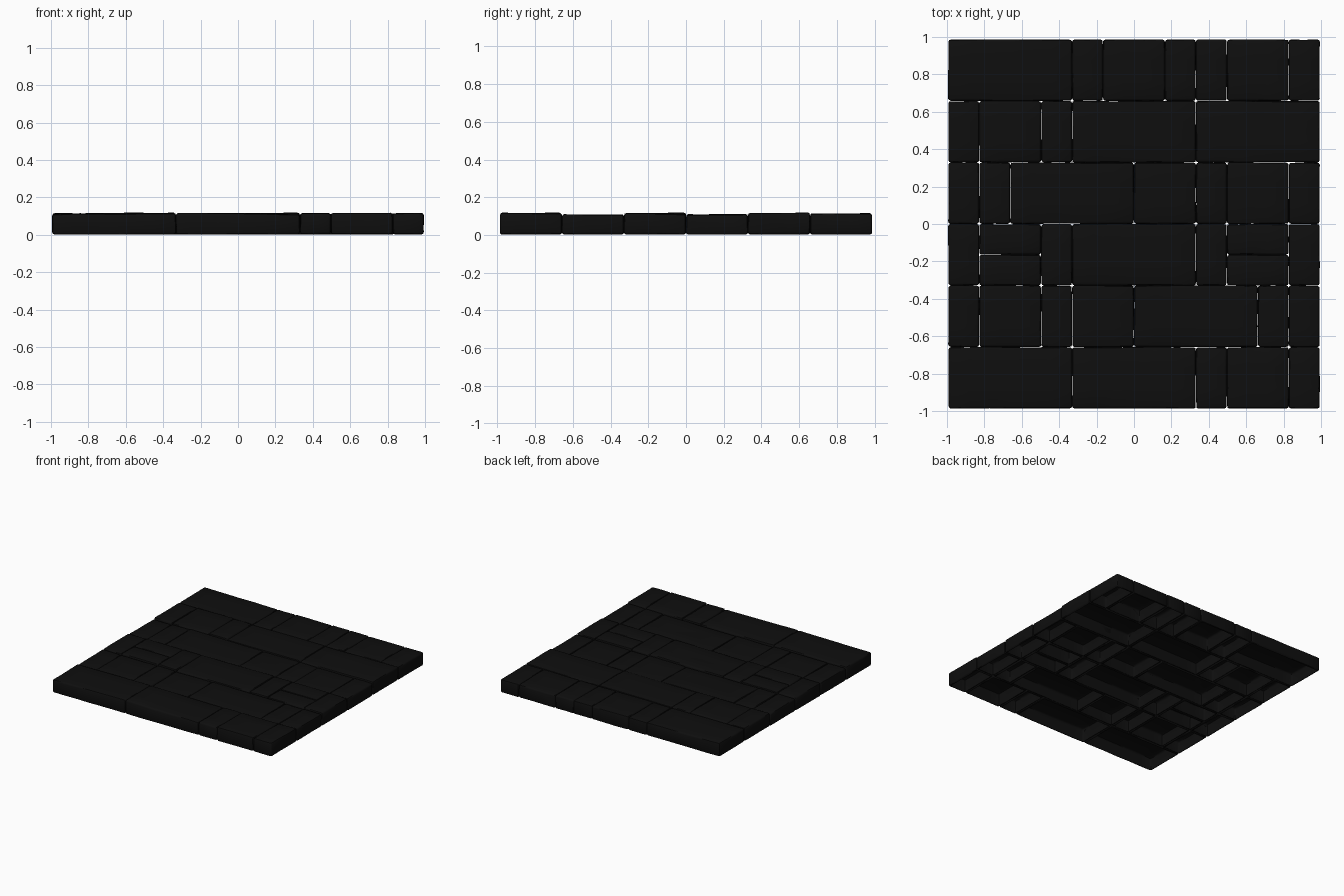
import bpy, bmesh, random
from mathutils import Vector

random.seed(7)
default = bpy.data.objects.get("Cube")
if default:
    bpy.data.objects.remove(default, do_unlink=True)

stone_mat = bpy.data.materials.new("near_black_stone")
stone_mat.use_nodes = True
colour = (0.0045, 0.0045, 0.0045, 1)
stone_mat.diffuse_color = colour
stone_mat.node_tree.nodes["Principled BSDF"].inputs["Base Color"].default_value = colour

CELL_X = 0.1655      # width of one of the twelve columns
ROW_Y = 0.329        # depth of one of the six rows


def jitter(amount):
    return random.uniform(-amount, amount)


def make_stone(name, x0, x1, y0, y1, lift):
    """Worn slab with rounded edges and an open underside."""
    bm = bmesh.new()
    bmesh.ops.create_cube(bm, size=1)
    gap = 0.002
    size = Vector((x1 - x0 - gap, y1 - y0 - gap, 0.106))
    for v in bm.verts:
        v.co = Vector([a * b for a, b in zip(v.co, size)])
    bmesh.ops.bevel(bm, geom=bm.edges[:], offset=0.012, segments=2,
                    profile=0.5, affect='EDGES')

    # open underside
    under = [f for f in bm.faces if f.normal.z < -0.99]
    bmesh.ops.delete(bm, geom=under, context='FACES')

    # extra cuts so that the edges can wander
    for axis in range(2):
        count = max(2, round(size[axis] / 0.11))
        normal = Vector((axis == 0, axis == 1, 0))
        for i in range(1, count):
            point = normal * size[axis] * (i / count - 0.5)
            bmesh.ops.bisect_plane(bm, geom=bm.verts[:] + bm.edges[:] + bm.faces[:],
                                   plane_co=point, plane_no=normal)

    # tilt and wear
    tilt_x, tilt_y = jitter(0.012), jitter(0.012)
    for v in bm.verts:
        if v.co.z > 0:
            v.co.z += v.co.x * tilt_x + v.co.y * tilt_y + lift
        v.co += Vector((jitter(0.0015), jitter(0.0015), jitter(0.001)))
    bmesh.ops.recalc_face_normals(bm, faces=bm.faces[:])
    top = max(bm.faces, key=lambda f: f.calc_center_median().z)
    if top.normal.z < 0:
        bmesh.ops.reverse_faces(bm, faces=bm.faces[:])

    mesh = bpy.data.meshes.new(name)
    bm.to_mesh(mesh)
    bm.free()
    mesh.materials.append(stone_mat)
    obj = bpy.data.objects.new(name, mesh)
    obj.location = ((x0 + x1) / 2, (y0 + y1) / 2, 0.056 + jitter(0.001))
    bpy.context.collection.objects.link(obj)
    bpy.ops.object.select_all(action='DESELECT')
    obj.select_set(True)
    bpy.context.view_layer.objects.active = obj
    bpy.ops.object.shade_smooth_by_angle(angle=0.7)


# slab widths in columns, from the back row to the front; negative means split in two
rows = [
    [4, 1, 2, 1, 1, 2, 1],
    [1, 2, 1, 4, 4],
    [1, 1, 4, 2, 1, 2, 1],
    [1, -2, 1, 4, 1, -2, 1],
    [1, 2, 1, 2, 4, 1, 1],
    [4, 4, 1, 2, 1],
]
lifts = [0.003, 0.005, -0.002, 0.005, -0.003, 0.005]

for r, (widths, lift) in enumerate(zip(rows, lifts)):
    back = (3 - r) * ROW_Y
    front = back - ROW_Y
    column = -6
    for i, width in enumerate(widths):
        x0 = column * CELL_X
        column += abs(width)
        x1 = column * CELL_X
        halves = 2 if width < 0 else 1
        depth = ROW_Y / halves
        for h in range(halves):
            make_stone(f"stone_row{r + 1}_{i + 1}_{h + 1}", x0, x1,
                       front + h * depth, front + (h + 1) * depth,
                       lift + jitter(0.002))
